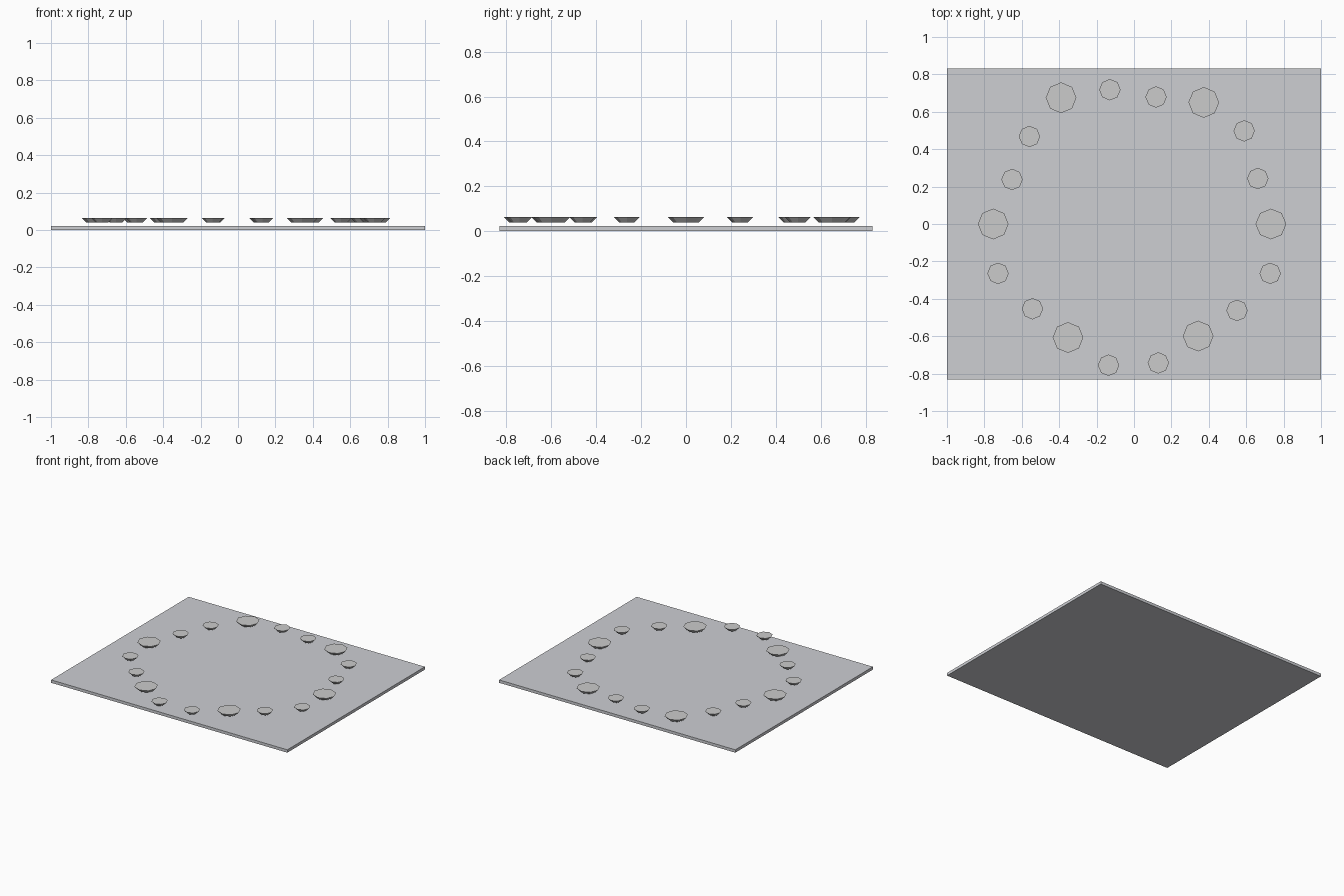
import bpy, bmesh
from mathutils import Matrix

if "Cube" in bpy.data.objects:
    bpy.data.objects.remove(bpy.data.objects["Cube"])

PLATE_TOP = 0.022
DISH_BOTTOM, DISH_TOP = 0.039, 0.063


def material(name, r, g, b):
    mat = bpy.data.materials.new(name)
    mat.diffuse_color = (r, g, b, 1)
    mat.use_nodes = True
    mat.node_tree.nodes["Principled BSDF"].inputs["Base Color"].default_value = mat.diffuse_color
    return mat


PLATE_MAT = material("pale_plate", 0.61, 0.62, 0.65)
DISH_MAT = material("light_grey_dish", 0.51, 0.51, 0.51)


def add_object(name, bm, mat):
    mesh = bpy.data.meshes.new(name)
    bm.to_mesh(mesh)
    bm.free()
    mesh.materials.append(mat)
    obj = bpy.data.objects.new(name, mesh)
    bpy.context.collection.objects.link(obj)
    return obj


# Flat base plate
bm = bmesh.new()
bmesh.ops.create_cube(bm, size=1, matrix=Matrix.Translation((0, 0, PLATE_TOP / 2))
                      @ Matrix.Diagonal((2, 1.664, PLATE_TOP, 1)))
add_object("base_plate", bm, PLATE_MAT)


# Eight-sided dish flaring outward towards its flat top
def dish(name, x, y, radius):
    height = DISH_TOP - DISH_BOTTOM
    bm = bmesh.new()
    bmesh.ops.create_cone(bm, cap_ends=True, segments=8,
                          radius1=radius - height, radius2=radius, depth=height)
    obj = add_object(name, bm, DISH_MAT)
    obj.location = (x, y, (DISH_BOTTOM + DISH_TOP) / 2)


# Uneven ring of large and small dishes
large = [(-0.39, 0.675), (0.373, 0.65), (-0.753, 0), (0.732, 0),
         (-0.353, -0.607), (0.343, -0.599)]
small = [(-0.129, 0.718), (0.118, 0.679), (-0.559, 0.468), (-0.652, 0.238),
         (0.589, 0.498), (0.662, 0.243), (-0.727, -0.264), (-0.543, -0.453),
         (0.728, -0.264), (0.551, -0.462), (-0.136, -0.755), (0.13, -0.743)]

for i, (x, y) in enumerate(large):
    dish(f"large_dish_{i + 1}", x, y, 0.082)
for i, (x, y) in enumerate(small):
    dish(f"small_dish_{i + 1}", x, y, 0.057)
